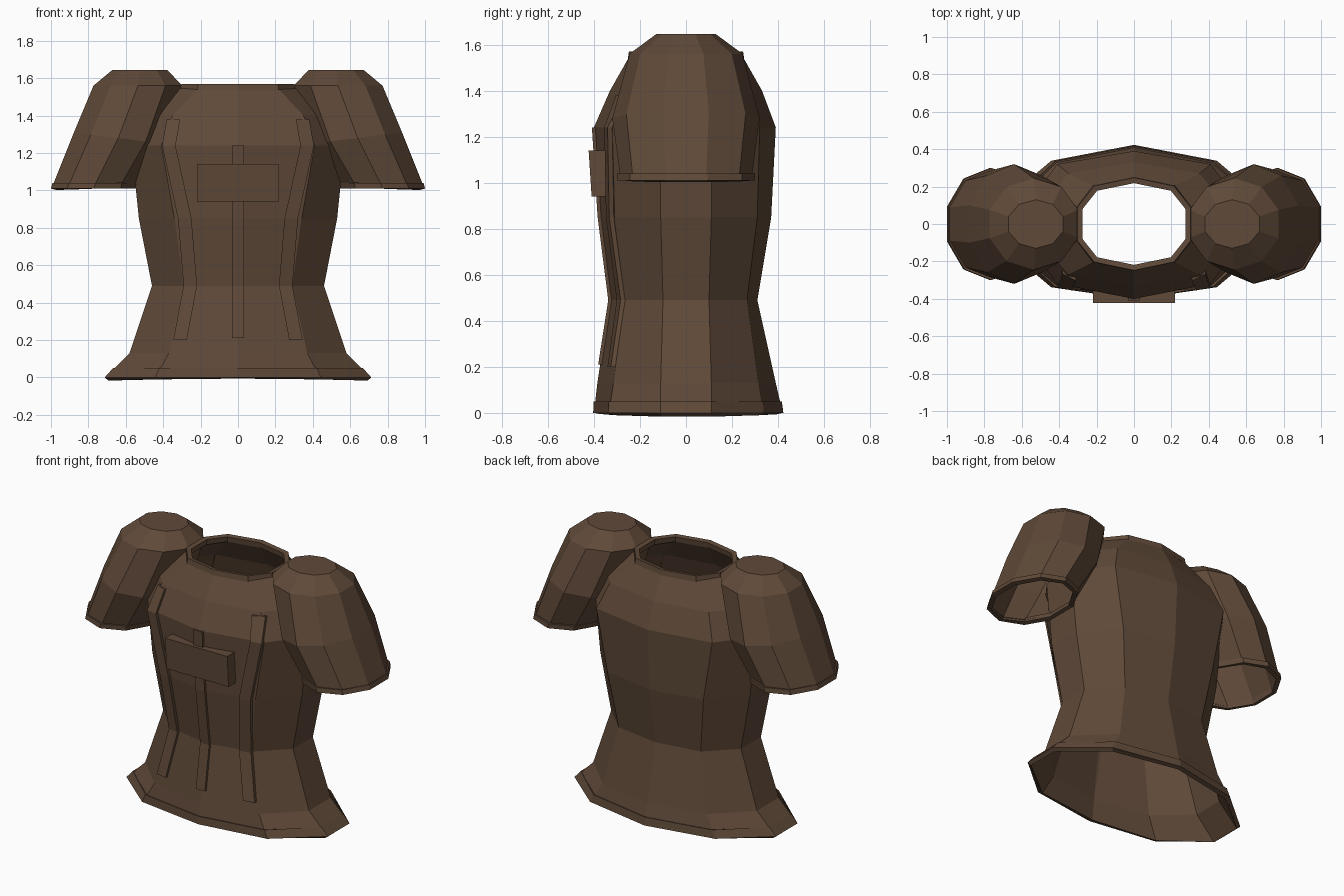
import bpy, bmesh, math

if "Cube" in bpy.data.objects:
    bpy.data.objects.remove(bpy.data.objects["Cube"])

leather = bpy.data.materials.new("brown_leather")
leather.diffuse_color = (0.115, 0.067, 0.04, 1)
leather.use_nodes = True
leather.node_tree.nodes["Principled BSDF"].inputs["Base Color"].default_value = leather.diffuse_color

# Torso rings: z, side x, side y, diagonal x, diagonal y, front y, back y
RINGS = [
    (0.00, .71, .11, .44, .335, .40, .42),
    (0.13, .58, .11, .37, .315, .385, .39),
    (0.49, .46, .10, .29, .265, .33, .31),
    (0.85, .53, .11, .34, .31, .375, .37),
    (1.24, .57, .11, .41, .32, .40, .39),
    (1.40, .49, .10, .35, .27, .33, .33),
    (1.55, .30, .09, .21, .20, .245, .245),
]


def ring_at(z):
    """Torso ring interpolated at height z."""
    for a, b in zip(RINGS, RINGS[1:]):
        if z <= b[0]:
            t = (z - a[0]) / (b[0] - a[0])
            return [p + (q - p) * t for p, q in zip(a, b)]
    return list(RINGS[-1])


def torso_ring(r, grow=0.0):
    z, sx, sy, dx, dy, f, b = r
    g = grow
    right = [(sx + g, -sy), (sx + g, sy), (dx + g, dy + g)]
    left = [(-dx - g, dy + g), (-sx - g, sy), (-sx - g, -sy)]
    pts = right + [(0, b + g)] + left + [(-dx - g, -dy - g), (0, -f - g), (dx + g, -dy - g)]
    return [(x, y, z) for x, y in pts]


def loft(name, rings, thickness=0.0, cap_start=False, cap_end=False):
    """Skin closed rings into a flat-shaded shell."""
    bm = bmesh.new()
    rows = [[bm.verts.new(p) for p in r] for r in rings]
    for a, b in zip(rows, rows[1:]):
        n = len(a)
        for i in range(n):
            j = (i + 1) % n
            bm.faces.new((a[i], a[j], b[j], b[i]))
    if cap_start:
        bm.faces.new(rows[0][::-1])
    if cap_end:
        bm.faces.new(rows[-1])
    if cap_start and cap_end:
        bmesh.ops.recalc_face_normals(bm, faces=bm.faces)
    me = bpy.data.meshes.new(name)
    bm.to_mesh(me)
    bm.free()
    ob = bpy.data.objects.new(name, me)
    bpy.context.collection.objects.link(ob)
    me.materials.append(leather)
    if thickness:
        mod = ob.modifiers.new("thickness", "SOLIDIFY")
        mod.thickness = thickness
        mod.offset = -1
    return ob


def sleeve_ring(cx, z, rx, ry, tilt=0.0):
    """Ten-sided ring; tilt raises the outer side."""
    out = []
    for i in range(10):
        a = math.radians(18 + 36 * i)
        out.append((cx + rx * math.cos(a), ry * math.sin(a), z + tilt * math.cos(a)))
    return out


def mirror(ob):
    ob.modifiers.new("mirror", "MIRROR").use_axis[0] = True


def surface_y(x, z):
    """Front surface of the torso."""
    _, sx, sy, dx, dy, f, _ = ring_at(z)
    x = abs(x)
    if x <= dx:
        return -(f + (dy - f) * x / dx)
    return -(dy + (sy - dy) * (x - dx) / (sx - dx))


def strip(name, path, half, out=0.02, depth=0.02):
    """Raised strap that follows the front of the torso."""
    rings = []
    for x, z in path:
        l, r = x - half, x + half
        yl, yr = surface_y(l, z), surface_y(r, z)
        rings.append([(l, yl - out, z), (r, yr - out, z), (r, yr + depth, z), (l, yl + depth, z)])
    return loft(name, rings, cap_start=True, cap_end=True)


# Hollow body
loft("torso", [torso_ring(r) for r in RINGS], 0.025)

# Hem and collar bands
loft("hem_band", [torso_ring(ring_at(0.0), 0.003), torso_ring(ring_at(0.05), 0.008)], 0.02)
neck = RINGS[-1]
loft("collar", [torso_ring((1.535, *neck[1:]), 0.008), torso_ring((1.57, *neck[1:]), 0.003)], 0.03)

# Puffed short sleeves, open at the cuff
mirror(loft("sleeve", [
    sleeve_ring(.77, 1.02, .235, .285),
    sleeve_ring(.64, 1.28, .25, .32, 0.03),
    sleeve_ring(.535, 1.56, .25, .245),
    sleeve_ring(.525, 1.645, .153, .13),
], 0.02, cap_end=True))
mirror(loft("cuff", [
    sleeve_ring(.77, 1.01, .242, .30),
    sleeve_ring(.762, 1.04, .242, .30),
], 0.03))

# Front straps and chest plate
mirror(strip("side_strap", [(.31, .20), (.255, .49), (.285, .85), (.37, 1.24), (.345, 1.38)], .036))
strip("centre_strap", [(0, .21), (0, .49), (0, .85), (0, 1.24)], .032, 0.015)
loft("chest_plate", [
    [(-.22, y - .038, z), (.22, y - .038, z), (.22, y + .038, z), (-.22, y + .038, z)]
    for z, y in ((.94, -.372), (1.14, -.385))
], cap_start=True, cap_end=True)
